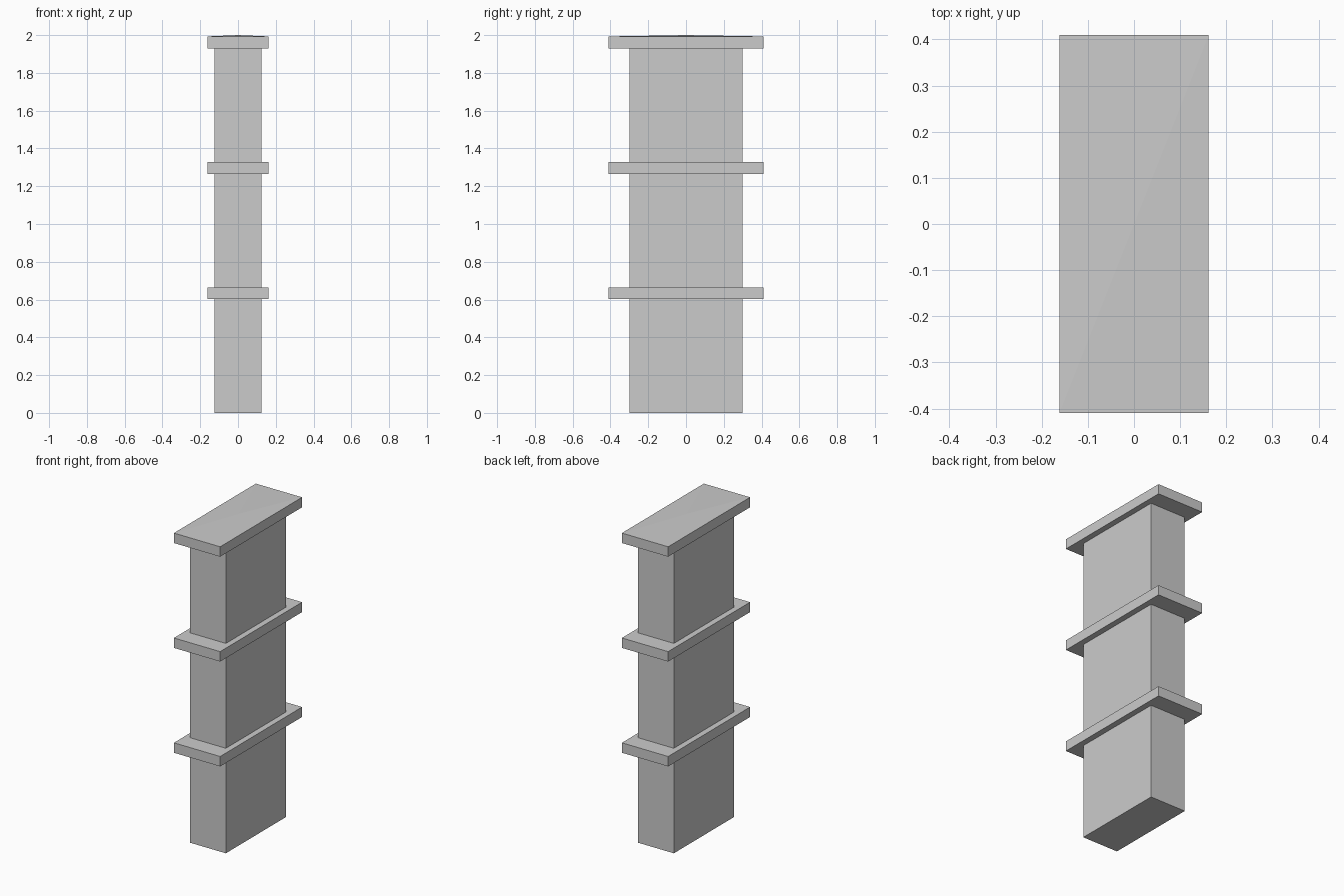
import bpy, bmesh
from mathutils import Matrix, Vector

if "Cube" in bpy.data.objects:
    bpy.data.objects.remove(bpy.data.objects["Cube"])


def box(name, half_x, half_y, z0, z1, peak=None):
    """Box between two heights, optionally with a shallow hipped top."""
    bm = bmesh.new()
    bmesh.ops.create_cube(bm, size=1)
    bmesh.ops.scale(bm, vec=(2 * half_x, 2 * half_y, z1 - z0), verts=bm.verts)
    bmesh.ops.translate(bm, vec=(0, 0, (z0 + z1) / 2), verts=bm.verts)
    if peak is not None:
        bm.normal_update()
        top = [f for f in bm.faces if f.normal.z > 0.9]
        apex = bmesh.ops.poke(bm, faces=top)["verts"][0]
        apex.co.z = peak
    mesh = bpy.data.meshes.new(name)
    bm.to_mesh(mesh)
    bm.free()
    obj = bpy.data.objects.new(name, mesh)
    bpy.context.collection.objects.link(obj)
    return obj


# Rectangular pillar shaft
box("shaft", 0.125, 0.30, 0.0, 1.95)

# Two projecting bands
for i, z in enumerate((0.602, 1.266)):
    box(f"band_{i + 1}", 0.162, 0.41, z, z + 0.063)

# Cap slab with a very shallow pyramid top
box("cap", 0.162, 0.41, 1.93, 1.993, peak=2.0)
